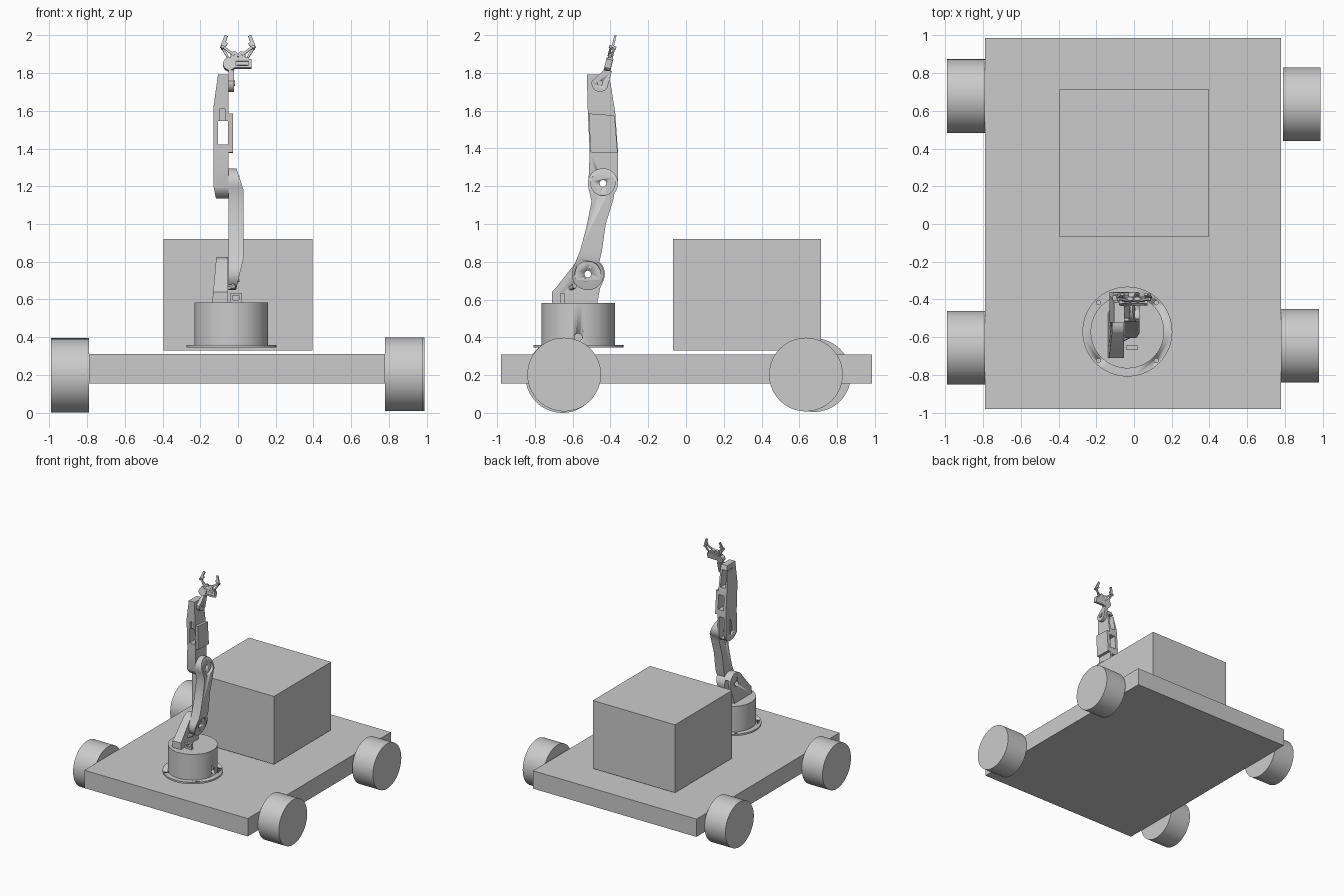
import bpy, bmesh, math
from mathutils import Vector, Matrix

if "Cube" in bpy.data.objects:
    bpy.data.objects.remove(bpy.data.objects["Cube"])

grey = bpy.data.materials.new("plain_grey")
grey.use_nodes = True
grey.diffuse_color = (0.6, 0.6, 0.6, 1)
grey.node_tree.nodes["Principled BSDF"].inputs["Base Color"].default_value = (0.6, 0.6, 0.6, 1)


def finish(name, bm, smooth=True):
    bmesh.ops.recalc_face_normals(bm, faces=bm.faces)
    mesh = bpy.data.meshes.new(name)
    bm.to_mesh(mesh)
    bm.free()
    mesh.materials.append(grey)
    ob = bpy.data.objects.new(name, mesh)
    bpy.context.scene.collection.objects.link(ob)
    if smooth:
        bpy.ops.object.select_all(action="DESELECT")
        ob.select_set(True)
        bpy.context.view_layer.objects.active = ob
        bpy.ops.object.shade_smooth_by_angle(angle=math.radians(30))
    return ob


def box(name, lo, hi):
    bm = bmesh.new()
    lo, hi = Vector(lo), Vector(hi)
    m = Matrix.Translation((lo + hi) / 2) @ Matrix.Diagonal((*(hi - lo), 1))
    bmesh.ops.create_cube(bm, size=1, matrix=m)
    return finish(name, bm, False)


def rod(name, a, b, r, segments=32):
    """Cylinder between two points."""
    bm = bmesh.new()
    a, b = Vector(a), Vector(b)
    m = Matrix.Translation((a + b) / 2) @ (b - a).to_track_quat("Z", "Y").to_matrix().to_4x4()
    bmesh.ops.create_cone(bm, cap_ends=True, segments=segments, radius1=r, radius2=r,
                          depth=(b - a).length, matrix=m)
    return finish(name, bm)


def prism(name, outline, x0, x1, trims=()):
    """Side outline (y, z) extruded along x, then sliced by planes."""
    bm = bmesh.new()
    face = bm.faces.new([bm.verts.new((x0, y, z)) for y, z in outline])
    ext = bmesh.ops.extrude_face_region(bm, geom=[face])
    bmesh.ops.translate(bm, vec=(x1 - x0, 0, 0),
                        verts=[v for v in ext["geom"] if isinstance(v, bmesh.types.BMVert)])
    bmesh.ops.recalc_face_normals(bm, faces=bm.faces)
    for co, no in trims:
        res = bmesh.ops.bisect_plane(bm, geom=bm.verts[:] + bm.edges[:] + bm.faces[:],
                                     plane_co=co, plane_no=no, clear_outer=True)
        edges = [e for e in res["geom_cut"] if isinstance(e, bmesh.types.BMEdge)]
        bmesh.ops.contextual_create(bm, geom=edges)
    return finish(name, bm)


def arc(c, r, start, end, n=24):
    return [(c[0] + r * math.cos(math.radians(start + (end - start) * i / n)),
             c[1] + r * math.sin(math.radians(start + (end - start) * i / n)))
            for i in range(n + 1)]


def cut(ob, *cutters):
    bpy.context.view_layer.objects.active = ob
    for c in cutters:
        mod = ob.modifiers.new("cut", "BOOLEAN")
        mod.operation, mod.solver, mod.object = "DIFFERENCE", "EXACT", c
        while ob.modifiers[0] != mod:
            bpy.ops.object.modifier_move_up(modifier=mod.name)
        bpy.ops.object.modifier_apply(modifier=mod.name)
        bpy.data.objects.remove(c)


def side_hole(c, r, x0=-0.3, x1=0.3):
    return rod("cutter", (x0, *c), (x1, *c), r)


# Cart: deck, cargo box and four wheels
box("deck", (-0.79, -0.98, 0.155), (0.78, 0.985, 0.31))
box("cargo_box", (-0.395, -0.07, 0.33), (0.395, 0.715, 0.92))
for name, x0, x1, y, z in (("front_right_wheel", -0.99, -0.79, -0.655, 0.195),
                           ("rear_right_wheel", -0.99, -0.79, 0.678, 0.2),
                           ("front_left_wheel", 0.78, 0.98, -0.645, 0.203),
                           ("rear_left_wheel", 0.79, 0.988, 0.635, 0.203)):
    rod(name, (x0, y, z), (x1, y, z), 0.195, 64)

# Turntable with a bolted flange
cx, cy = -0.035, -0.57
flange = rod("base_flange", (cx, cy, 0.345), (cx, cy, 0.36), 0.238, 64)
cut(flange, *[rod("cutter", (cx + sx * 0.153, cy + sy * 0.153, 0.3),
                  (cx + sx * 0.153, cy + sy * 0.153, 0.4), 0.011, 16)
              for sx in (-1, 1) for sy in (-1, 1)])
base = rod("base_drum", (cx, cy, 0.35), (cx, cy, 0.583), 0.195, 64)
cut(base, rod("cutter", (0.1, cy, 0.4), (0.25, cy, 0.4), 0.02, 24))
cable = box("cable_socket", (-0.043, -0.665, 0.58), (0.02, -0.643, 0.635))
cut(cable, box("cutter", (-0.028, -0.7, 0.598), (0.005, -0.6, 0.622)))

# Shoulder bracket, a hollow tapered web
shoulder, elbow, wrist = (-0.52, 0.735), (-0.44, 1.215), (-0.455, 1.745)
bracket = prism("shoulder_bracket",
                [(-0.71, 0.58), (-0.47, 0.58), (-0.455, 0.66)]
                + arc(shoulder, 0.09, -20, 130) + [(-0.69, 0.66), (-0.71, 0.64)],
                -0.137, -0.052, [((-0.137, 0, 0.58), (-1, 0, 0.09))])
cut(bracket, side_hole(shoulder, 0.022),
    box("cutter", (-0.105, -0.52, 0.62), (-0.07, -0.4, 0.78)))
rod("shoulder_bolt", (-0.06, -0.61, 0.66), (-0.02, -0.59, 0.672), 0.013, 12)

# Upper arm between shoulder and elbow
arm = prism("upper_arm",
            arc(shoulder, 0.085, 150, 405) + [(-0.445, 0.86), (-0.425, 1.0), (-0.385, 1.13)]
            + arc(elbow, 0.08, -40, 195) + [(-0.5, 1.12), (-0.528, 0.98), (-0.56, 0.86)],
            -0.05, 0.03, [((0.03, 0, 1.18), (1, 0, 0.34)), ((0.03, 0, 0.82), (1, 0, -0.24))])
cut(arm, side_hole(shoulder, 0.068, 0.002), side_hole(elbow, 0.064, 0.006),
    side_hole(shoulder, 0.018), side_hole(elbow, 0.018))
for name, c in (("shoulder", shoulder), ("elbow", elbow)):
    for i, s in enumerate((-1, 1)):
        y, z = c[0] + s * 0.012, c[1] + s * 0.036
        rod(f"{name}_screw_{i}", (-0.01, y, z), (0.008, y, z), 0.007, 12)

# Forearm with see-through window and open channels at the back
forearm = prism("forearm",
                arc(elbow, 0.08, 195, 360) + [(-0.36, 1.38), (-0.375, 1.59), (-0.4, 1.75),
                                              (-0.415, 1.792), (-0.525, 1.792),
                                              (-0.52, 1.6), (-0.51, 1.38)],
                -0.13, -0.05, [((-0.13, 0, 1.2), (-1, 0, -0.2)), ((-0.13, 0, 1.62), (-1, 0, 0.14))])
cut(forearm, box("cutter", (-0.106, -0.7, 1.42), (-0.054, -0.2, 1.545)),
    box("cutter", (-0.112, -0.48, 1.61), (-0.066, -0.2, 1.755)),
    box("cutter", (-0.112, -0.47, 1.17), (-0.066, -0.2, 1.36)),
    box("cutter", (-0.098, -0.6, 1.54), (-0.07, -0.5, 1.61)),
    side_hole(elbow, 0.018))
servo = prism("forearm_servo", [(-0.505, 1.38), (-0.362, 1.375), (-0.378, 1.575), (-0.515, 1.585)],
              -0.05, -0.026)

# Wrist plate swinging the gripper slightly backwards
plate = prism("wrist_plate", arc(wrist, 0.045, 165, 330) + [(-0.392, 1.81), (-0.435, 1.815)],
              -0.05, -0.022)
cut(plate, side_hole(wrist, 0.009))
rod("wrist_pin", (-0.06, *wrist), (-0.015, *wrist), 0.014, 20)

# Gripper, laid out in its own tilted plane
tilt = Matrix.Translation((0, -0.415, 1.81)) @ Matrix.Rotation(math.radians(-14), 4, "X")
grip = lambda x, y, z: tilt @ Vector((x, y, z))


def tilted_box(name, lo, hi):
    ob = box(name, lo, hi)
    ob.data.transform(tilt)
    return ob


def bar(name, a, b, y, width):
    """Flat finger link between two (x, z) points."""
    bm = bmesh.new()
    a, b = Vector((a[0], y, a[1])), Vector((b[0], y, b[1]))
    d = b - a
    m = (Matrix.Translation((a + b) / 2) @ Matrix.Rotation(math.atan2(d.x, d.z), 4, "Y")
         @ Matrix.Diagonal((width, 0.011, d.length + width * 0.6, 1)))
    bmesh.ops.create_cube(bm, size=1, matrix=tilt @ m)
    return finish(name, bm, False)


palm = tilted_box("gripper_palm", (-0.03, -0.022, 0.015), (0.072, 0.012, 0.062))
cut(palm, tilted_box("cutter", (-0.01, -0.05, 0.026), (0.055, -0.01, 0.05)))
tilted_box("gripper_servo", (-0.004, -0.016, 0.029), (0.05, 0.0, 0.047))
rod("palm_hub", grip(-0.045, -0.022, 0.035), grip(-0.045, 0.014, 0.035), 0.034, 24)
tilted_box("gripper_bridge", (-0.062, -0.015, 0.058), (0.058, 0.012, 0.074))
for side, s in (("right", -1), ("left", 1)):
    rod(f"{side}_gear", grip(s * 0.02, -0.016, 0.084), grip(s * 0.02, 0.004, 0.084), 0.02, 12)
    bar(f"{side}_drive_link", (s * 0.022, 0.085), (s * 0.08, 0.13), -0.014, 0.013)
    bar(f"{side}_guide_link", (s * 0.05, 0.072), (s * 0.083, 0.126), 0.004, 0.012)
    bar(f"{side}_knuckle", (s * 0.062, 0.15), (s * 0.084, 0.125), -0.005, 0.015)
    bar(f"{side}_finger", (s * 0.085, 0.13), (s * 0.064, 0.187), -0.005, 0.018)
    rod(f"{side}_pivot", grip(s * 0.082, -0.024, 0.128), grip(s * 0.082, 0.014, 0.128), 0.009, 12)
